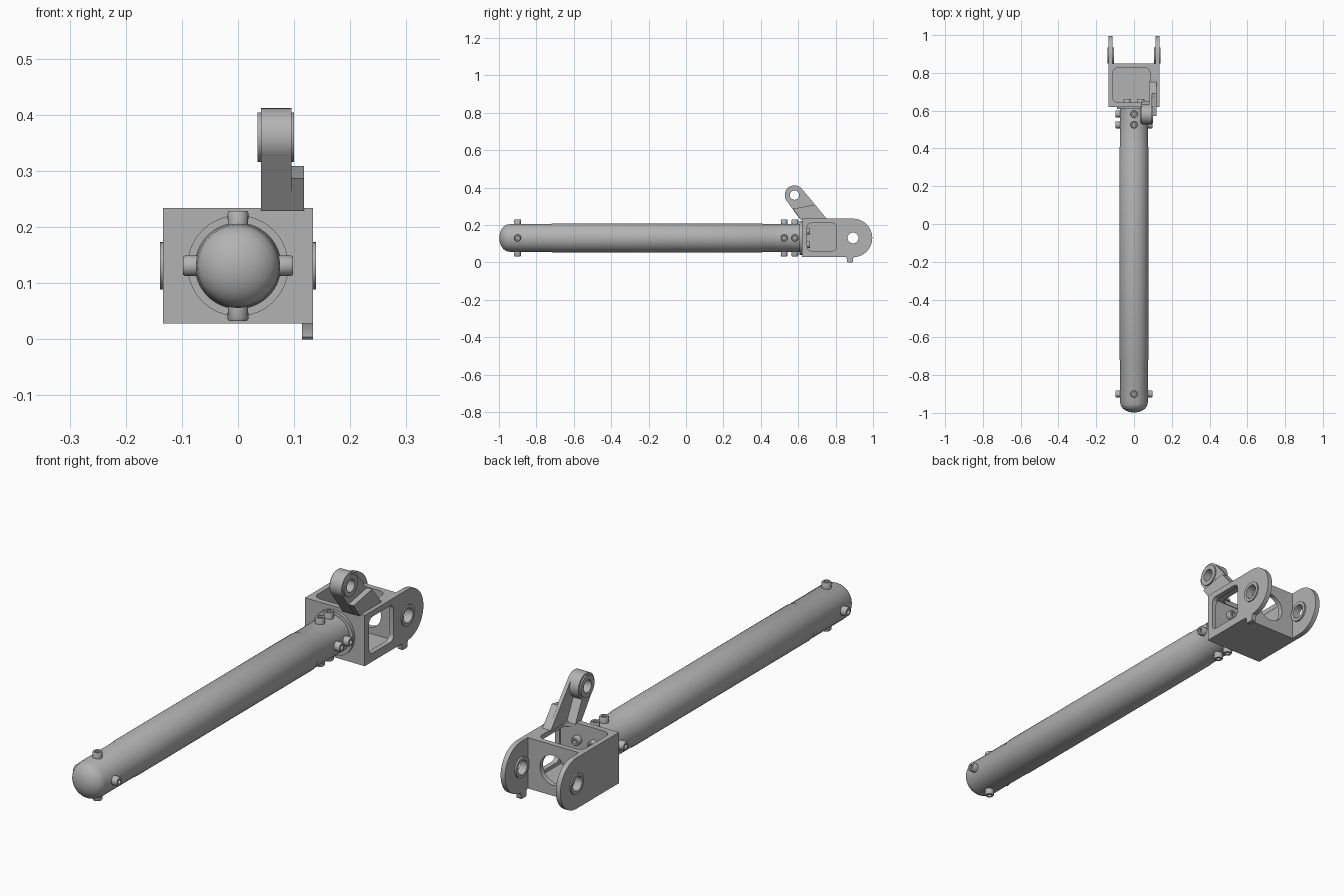
import bpy, bmesh, math
from mathutils import Matrix, Vector

cube = bpy.data.objects.get("Cube")
if cube:
    bpy.data.objects.remove(cube, do_unlink=True)

grey = bpy.data.materials.new("plain grey metal")
grey.use_nodes = True
COLOUR = (0.45, 0.45, 0.45, 1)
grey.diffuse_color = COLOUR
grey.node_tree.nodes["Principled BSDF"].inputs["Base Color"].default_value = COLOUR

AXIS_Z = 0.131   # height of the tube axis
WALL = 0.02      # bracket wall thickness


def finish(ob):
    bpy.ops.object.select_all(action='DESELECT')
    ob.select_set(True)
    bpy.context.view_layer.objects.active = ob
    if ob.type == 'CURVE':
        bpy.ops.object.convert(target='MESH')
        ob = bpy.context.object
    ob.data.materials.clear()
    ob.data.materials.append(grey)
    bpy.ops.object.shade_smooth_by_angle(angle=math.radians(35))
    return ob


def arc(cx, cy, r, start, end, n):
    steps = [math.radians(start + (end - start) * i / n) for i in range(n + 1)]
    return [(cx + r * math.cos(a), cy + r * math.sin(a)) for a in steps]


def circle(cx, cy, r, n=40):
    return arc(cx, cy, r, 0, 360, n)[:-1]


def rounded(x0, x1, y0, y1, r):
    return (arc(x1 - r, y1 - r, r, 0, 90, 6) + arc(x0 + r, y1 - r, r, 90, 180, 6)
            + arc(x0 + r, y0 + r, r, 180, 270, 6) + arc(x1 - r, y0 + r, r, 270, 360, 6))


PLANES = {'x': ((0, 1, 0), (0, 0, 1), (1, 0, 0)),
          'y': ((1, 0, 0), (0, 0, 1), (0, -1, 0)),
          'z': ((1, 0, 0), (0, 1, 0), (0, 0, 1))}


def plate(name, axis, low, high, *outlines):
    """Flat plate across an axis; outlines after the first are holes."""
    cu = bpy.data.curves.new(name, 'CURVE')
    cu.dimensions = '2D'
    cu.fill_mode = 'BOTH'
    cu.extrude = (high - low) / 2
    for pts in outlines:
        sp = cu.splines.new('POLY')
        sp.points.add(len(pts) - 1)
        for p, (u, v) in zip(sp.points, pts):
            p.co = (u, v, 0, 1)
        sp.use_cyclic_u = True
    ob = bpy.data.objects.new(name, cu)
    bpy.context.collection.objects.link(ob)
    m = Matrix(PLANES[axis]).transposed().to_4x4()
    m.translation['xyz'.index(axis)] = (low + high) / 2
    ob.matrix_world = m
    return finish(ob)


def lathe(name, profile, origin, direction, segments):
    """Turn (radius, distance) points about a direction."""
    bm = bmesh.new()
    vs = [bm.verts.new((r, 0, t)) for r, t in profile]
    es = [bm.edges.new(pair) for pair in zip(vs, vs[1:])]
    bmesh.ops.spin(bm, geom=vs + es, cent=(0, 0, 0), axis=(0, 0, 1),
                   angle=2 * math.pi, steps=segments)
    bmesh.ops.remove_doubles(bm, verts=bm.verts, dist=1e-5)
    bmesh.ops.recalc_face_normals(bm, faces=bm.faces)
    me = bpy.data.meshes.new(name)
    bm.to_mesh(me)
    bm.free()
    ob = bpy.data.objects.new(name, me)
    bpy.context.collection.objects.link(ob)
    ob.matrix_world = (Matrix.Translation(origin)
                       @ Vector(direction).to_track_quat('Z', 'Y').to_matrix().to_4x4())
    return finish(ob)


# Tube with a domed nose and slightly slimmer ends
nose = [(0.073 * math.sin(a), -0.945 - 0.053 * math.cos(a))
        for a in [math.pi / 2 * i / 12 for i in range(13)]]
lathe("tube", nose + [(0.075, -0.94), (0.075, -0.72), (0.077, -0.715), (0.077, 0.405),
                      (0.075, 0.41), (0.075, 0.62), (0, 0.62)],
      (0, 0, AXIS_Z), (0, 1, 0), 64)
plate("tube_collar", 'y', 0.608, 0.625, circle(0, AXIS_Z, 0.09, 64))

# Socket screws around the tube and inside the bracket
SCREW = [(0, 0), (0.018, 0), (0.0185, 0.024), (0.016, 0.028),
         (0.009, 0.028), (0.009, 0.014), (0, 0.014)]
for y in (-0.9, 0.525, 0.582):
    for d in ((1, 0, 0), (-1, 0, 0), (0, 0, 1), (0, 0, -1)):
        lathe("tube_screw", SCREW, Vector((0, y, AXIS_Z)) + 0.07 * Vector(d), d, 24)
for sx in (-1, 1):
    for sz in (-1, 1):
        lathe("bracket_screw", SCREW,
              (sx * 0.036, 0.635, AXIS_Z + sz * 0.036), (0, 1, 0), 24)

# Bracket box: front, back, top and bottom walls
X, Y0, Y1, Z0, Z1 = 0.134, 0.62, 0.85, 0.028, 0.234


def rect(x0, x1, y0, y1):
    return [(x0, y0), (x1, y0), (x1, y1), (x0, y1)]


plate("bracket_front", 'y', Y0, Y0 + WALL, rect(-X, X, Z0, Z1))
plate("bracket_back", 'y', Y1 - WALL, Y1, rect(-X, X, Z0, Z1), circle(0, AXIS_Z, 0.06))
plate("bracket_bottom", 'z', Z0, Z0 + WALL, rect(-X, X, Y0, Y1))
plate("bracket_top", 'z', Z1 - WALL, Z1, rect(-X, X, Y0, Y1),
      rounded(-0.113, 0.085, 0.643, 0.828, 0.03))

# Side walls that run on into round lugs; only the left one has a window
EAR_Y = 0.893
side = [(Y0, Z0), (Y0, Z1)] + arc(EAR_Y, AXIS_Z, 0.103, 90, -90, 32)
bore = circle(EAR_Y, AXIS_Z, 0.029)
window = rounded(0.648, 0.805, 0.062, 0.21, 0.022)
plate("left_side_wall", 'x', X - WALL, X, side, bore, window)
plate("right_side_wall", 'x', -X, WALL - X, side, bore)
for name, low in (("left_bushing", 0.107), ("right_bushing", -0.139)):
    plate(name, 'x', low, low + 0.032, circle(EAR_Y, AXIS_Z, 0.042), bore)

# Stop tab below the left lug
plate("stop_tab", 'x', X - WALL, X,
      [(0.85, 0.035), (0.86, 0.02), (0.86, 0.004), (0.864, 0), (0.89, 0),
       (0.894, 0.004), (0.894, 0.02), (0.904, 0.035)])

# Lever arm: eye, bushing, sloping leg, web and outer rib
EYE = (0.58, 0.36)
eye_hole = circle(*EYE, 0.025)
plate("arm_eye", 'x', 0.041, 0.095, circle(*EYE, 0.052), eye_hole)
plate("arm_bushing", 'x', 0.035, 0.1, circle(*EYE, 0.044), eye_hole)
plate("arm_leg", 'x', 0.041, 0.095,
      [(0.54, 0.327), (0.61, 0.23), (0.65, 0.23), (0.608, 0.315), (0.58, 0.309)])
plate("arm_web", 'x', 0.08, 0.095,
      [(0.54, 0.327), (0.61, 0.23), (0.755, 0.23), (0.62, 0.393), (0.62, 0.325),
       (0.58, 0.309)])
plate("arm_rib", 'x', 0.09, 0.118,
      [(0.572, 0.287), (0.612, 0.23), (0.755, 0.23), (0.69, 0.309)])
